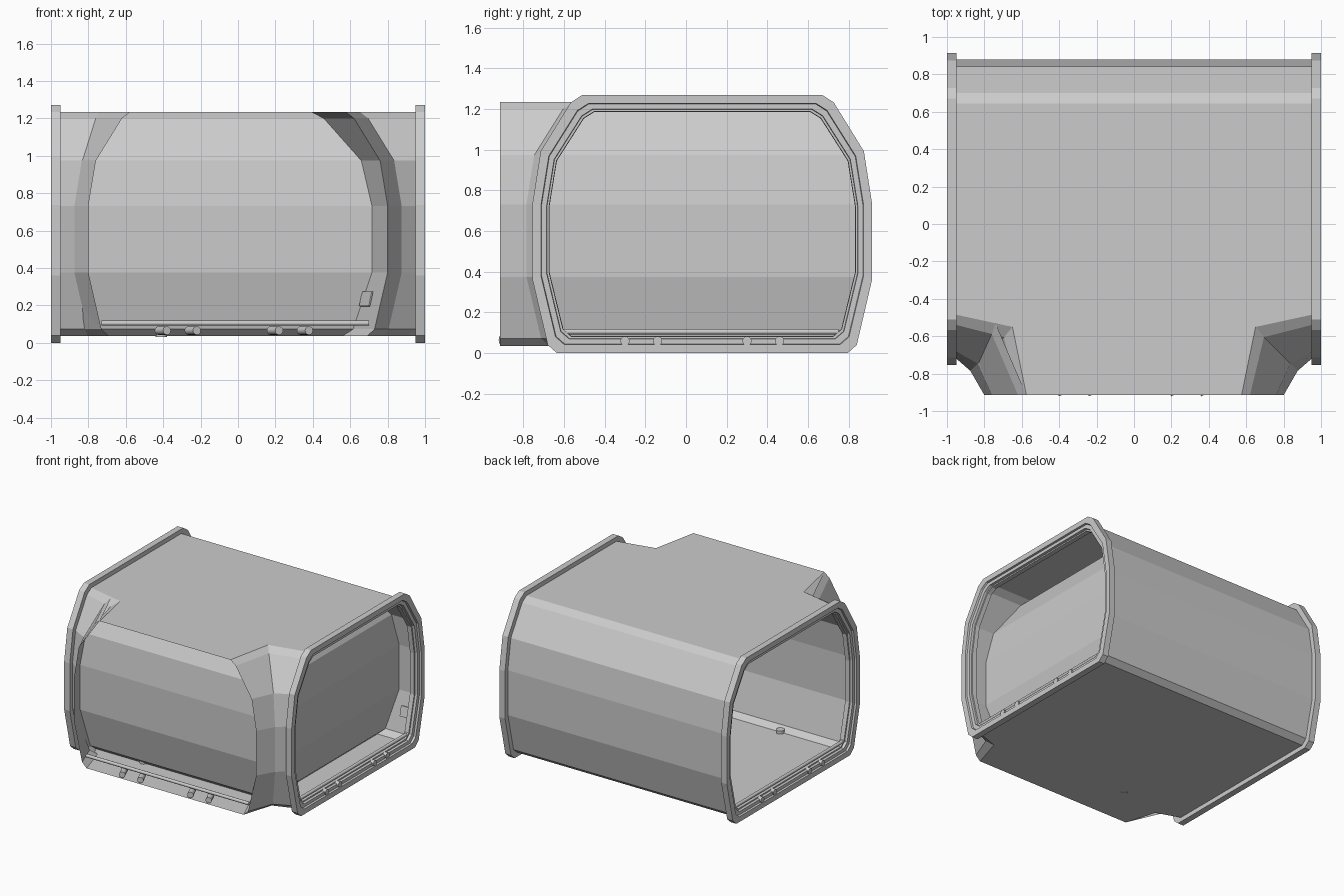
import bpy, bmesh, math
from mathutils import Matrix, Vector

cube = bpy.data.objects.get("Cube")
if cube:
    bpy.data.objects.remove(cube, do_unlink=True)

grey = bpy.data.materials.new("light_grey")
grey.use_nodes = True
grey.diffuse_color = (0.6, 0.6, 0.6, 1)
grey.node_tree.nodes["Principled BSDF"].inputs["Base Color"].default_value = (0.6, 0.6, 0.6, 1)

# Half width and height of the rim outline, top to bottom
RIM = [(.59, 1.27), (.647, 1.233), (.795, .993), (.835, .737), (.835, .36), (.76, .04), (.715, 0)]
BRANCH = [.575, .62, .76, .80, .80, .73, .69]
MID_Y, MID_Z, FRONT, END, SLANT = .08, .635, -.915, .95, .43


def inset(d):
    return [(w * (1 - d / .835), MID_Z + (z - MID_Z) * (1 - d / MID_Z)) for w, z in RIM]


def loop(d, x):
    half = inset(d)
    return [(x, MID_Y + w, z) for w, z in half] + [(x, MID_Y - w, z) for w, z in reversed(half)]


def finish(name, bm, recalc=False):
    bmesh.ops.remove_doubles(bm, verts=bm.verts, dist=.0005)
    if recalc:
        bmesh.ops.recalc_face_normals(bm, faces=bm.faces)
    mesh = bpy.data.meshes.new(name)
    bm.to_mesh(mesh)
    bm.free()
    mesh.materials.append(grey)
    obj = bpy.data.objects.new(name, mesh)
    bpy.context.collection.objects.link(obj)
    return obj


def loft(bm, rows, closed=False):
    rows = [[bm.verts.new(p) for p in row] for row in rows]
    for a, b in zip(rows, rows[1:]):
        n = len(a)
        for i in range(n if closed else n - 1):
            j = (i + 1) % n
            bm.faces.new((a[i], b[i], b[j], a[j]))


def box(name, size, centre, rot=Matrix()):
    bm = bmesh.new()
    bmesh.ops.create_cube(bm, size=1, matrix=Matrix.Translation(centre) @ rot @ Matrix.Diagonal((*size, 1)))
    return finish(name, bm)


def rod(name, a, b, radius, sides=12):
    a, b = Vector(a), Vector(b)
    turn = (b - a).to_track_quat('Z', 'Y').to_matrix().to_4x4()
    bm = bmesh.new()
    bmesh.ops.create_cone(bm, cap_ends=True, segments=sides, radius1=radius, radius2=radius,
                          depth=(b - a).length, matrix=Matrix.Translation((a + b) / 2) @ turn)
    obj = finish(name, bm)
    for p in obj.data.polygons:
        p.use_smooth = len(p.vertices) == 4
    return obj


body = inset(.035)
levels = [(MID_Y - w, MID_Y + w, z, f) for (w, z), f in zip(body, BRANCH)]


def corner(s, lv):
    yf, yb, z, f = lv
    return [(s * END, yf, z), (s * (f + .075), yf - .065, z), (s * f, FRONT, z)]


# Outer shell: corner lofts, back wall, roof and floor
bm = bmesh.new()
for s in (1, -1):
    loft(bm, [corner(s, lv) for lv in levels])
loft(bm, [[(-END, yb, z), (END, yb, z)] for yf, yb, z, f in levels])
for lv in (levels[0], levels[-1]):
    outline = [(-END, lv[1], lv[2])] + corner(-1, lv) + corner(1, lv)[::-1] + [(END, lv[1], lv[2])]
    bm.faces.new([bm.verts.new(p) for p in outline])
finish("outer_shell", bm, True)

# Inner walls behind the front and side openings
bm = bmesh.new()
loft(bm, [[(-END, yf, z), (END, yf, z)] for yf, yb, z, f in levels])
finish("front_inner_wall", bm)
bm = bmesh.new()
loft(bm, [[(f, yf, z), (f, yb, z)] for yf, yb, z, f in levels])
finish("side_inner_wall", bm)

# Slanted reveals of the front opening
for s, name in ((1, "left_reveal"), (-1, "right_reveal")):
    bm = bmesh.new()
    loft(bm, [[(s * f, FRONT, z), (s * f - SLANT * (yf - FRONT), yf, z)][::s] for yf, yb, z, f in levels])
    finish(name, bm)

# Stepped rims at both ends of the main tube
STEPS = [(.95, 0), (1, 0), (1, .042), (.985, .045), (.985, .07), (.965, .072),
         (.965, .082), (.93, .084), (.93, .036), (.95, .036), (.95, 0)]
for s, name in ((1, "left_rim"), (-1, "right_rim")):
    bm = bmesh.new()
    loft(bm, [loop(d, s * x) for x, d in STEPS], True)
    finish(name, bm, True)

# Rails and pins on the three thresholds
for s, side in ((1, "left"), (-1, "right")):
    rod(side + "_rail", (s * .95, -.61, .105), (s * .95, .75, .105), .013)
    for i, o in enumerate((-.38, -.22, .22, .38)):
        rod(f"{side}_pin_{i}", (s * .91, MID_Y + o, .06), (s * .995, MID_Y + o, .06), .023)
rod("front_rail", (-.73, -.86, .105), (.70, -.86, .105), .013)
for i, o in enumerate((-.38, -.22, .22, .38)):
    rod(f"front_pin_{i}", (o - .045, -.81, .065), (o, -.912, .065), .023)
rod("floor_stud", (-.41, -.6, .032), (-.41, -.6, .06), .03)

# Control plates beside the openings
box("front_control_plate", (.008, .13, .08), (.685, -.75, .235),
    Matrix.Rotation(math.atan(SLANT), 4, 'Z') @ Matrix.Rotation(.23, 4, 'Y'))
box("side_control_plate", (.07, .008, .08), (.88, .835, .235), Matrix.Rotation(-.23, 4, 'X'))
